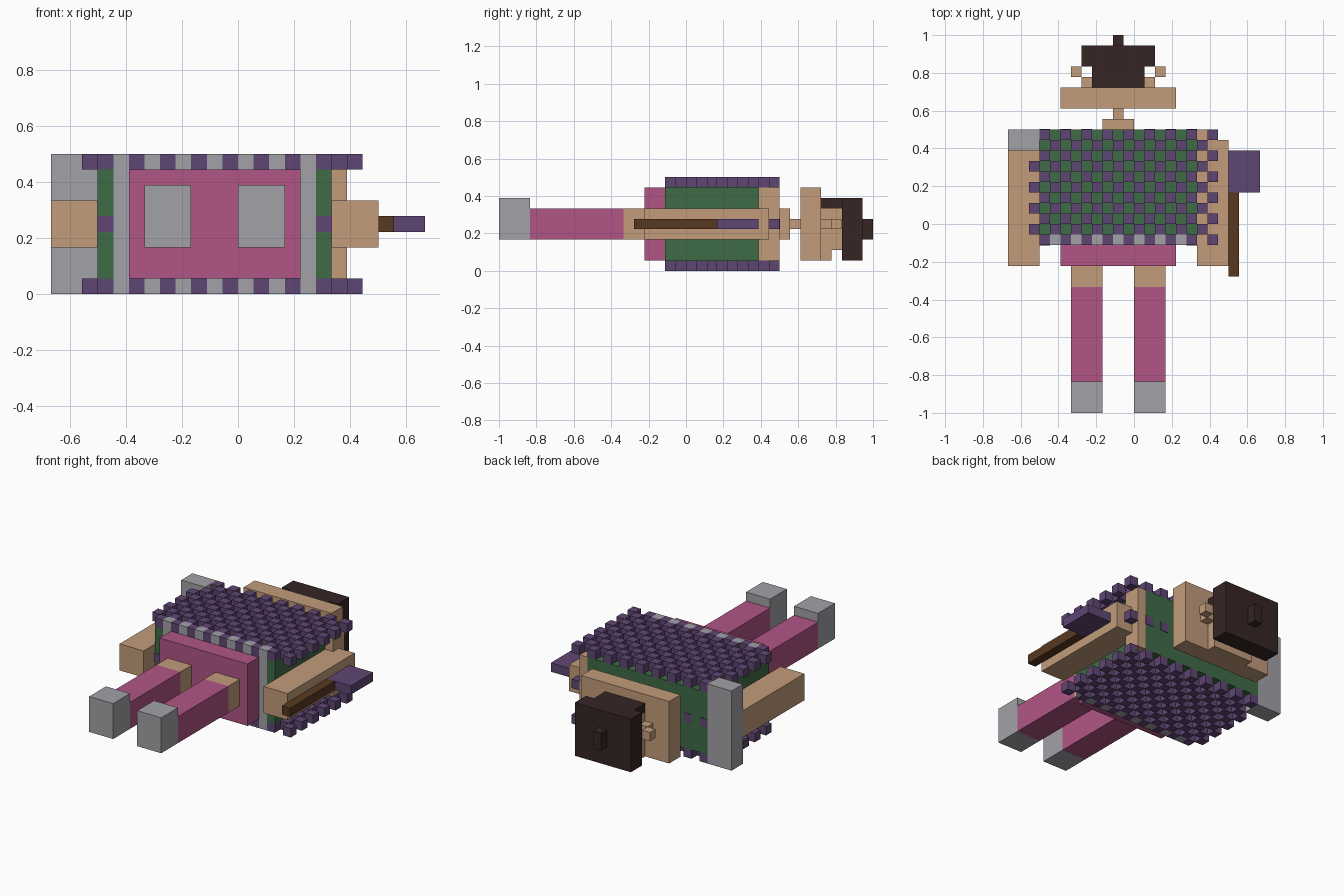
import bpy, bmesh
from mathutils import Vector

cube = bpy.data.objects.get("Cube")
if cube:
    bpy.data.objects.remove(cube, do_unlink=True)

U = 1 / 18  # size of one block


def material(name, rgb):
    def lin(c):
        c /= 255
        return c / 12.92 if c <= 0.04045 else ((c + 0.055) / 1.055) ** 2.4
    col = tuple(lin(c) for c in rgb) + (1.0,)
    m = bpy.data.materials.new(name)
    m.use_nodes = True
    m.diffuse_color = col
    m.node_tree.nodes["Principled BSDF"].inputs["Base Color"].default_value = col
    return m


TAN = material("tan skin", (194, 156, 123))
PINK = material("pink cloth", (177, 85, 134))
GREY = material("light grey", (162, 162, 167))
GREEN = material("green cloth", (62, 107, 70))
PURPLE = material("purple", (95, 70, 115))
DARK = material("dark brown hair", (55, 37, 37))
BROWN = material("wood brown", (87, 57, 32))


def boxes(name, mat, *specs):
    """Boxes given in block units as (x0, x1, y0, y1, z0, z1)."""
    bm = bmesh.new()
    for x0, x1, y0, y1, z0, z1 in specs:
        lo, hi = Vector((x0, y0, z0)) * U, Vector((x1, y1, z1)) * U
        verts = bmesh.ops.create_cube(bm, size=1)["verts"]
        for v in verts:
            v.co = (lo + hi) / 2 + Vector(a * b for a, b in zip(v.co, hi - lo))
    me = bpy.data.meshes.new(name)
    bm.to_mesh(me)
    bm.free()
    me.materials.append(mat)
    ob = bpy.data.objects.new(name, me)
    bpy.context.collection.objects.link(ob)
    return ob


def cell(i, j, k):
    return (i, i + 1, j, j + 1, k, k + 1)


# Torso with front panel and trim
boxes("torso", GREEN, (-9, 6, -1, 9, 1, 8), (-9, -8, -2, -1, 1, 8), (5, 6, -2, -1, 1, 8))
boxes("chest_panel", PINK, (-7, 4, -4, -1, 1, 8))
boxes("trim_strips", GREY, (-8, -7, -2, -1, 1, 8), (4, 5, -2, -1, 1, 8))
boxes("trim_studs", GREY, *[cell(i, -2, k) for i in range(-8, 5, 2) for k in (0, 8)])

# Checkered studs on the top and underside
for name, k in (("top_studs", 8), ("bottom_studs", 0)):
    boxes(name, PURPLE, *[cell(i, j, k) for i in range(-10, 8) for j in range(-2, 9)
                          if (i + j) % 2 and (i, j) != (-10, 7)])

# Flat dots on the torso ends, and one stud beside the shoulder
D = 0.05
boxes("end_dots", PURPLE,
      *[(i, i + 1, 9 - D, 9 + D, 4, 5) for i in range(-9, 6, 2)],
      *[(i, i + 1, -2 - D, -2 + D, 4, 5) for i in (-9, 5)])
boxes("shoulder_stud", PURPLE, cell(7, 8, 4))

# Arms, shoulder and shoulder guard
boxes("left_arm", TAN, (6, 9, -4, 8, 3, 6))
boxes("left_shoulder", TAN, (6, 7, 7, 9, 1, 8))
boxes("right_arm", TAN, (-12, -9, -4, 7, 3, 6))
boxes("right_shoulder_guard", GREY, (-12, -9, 7, 9, 0, 9))

# Legs
for side, x in (("right", -6), ("left", 0)):
    boxes(side + "_thigh", TAN, (x, x + 3, -6, -4, 3, 6))
    boxes(side + "_leg", PINK, (x, x + 3, -15, -6, 3, 6))
    boxes(side + "_boot", GREY, (x, x + 3, -18, -15, 3, 7))

# Axe
boxes("axe_handle", BROWN, (9, 10, -5, 3, 4, 5))
boxes("axe_blade", PURPLE, (9, 12, 3, 7, 4, 5))

# Neck and head
boxes("neck", TAN, (-3, 0, 9, 10, 3, 6), (-2, -1, 10, 11, 4, 5))
boxes("jaw", TAN, (-7, 4, 11, 13, 1, 8))
boxes("face", TAN, (-4, 1, 13, 14, 1, 6), (-4, 1, 14, 15, 2, 6))
boxes("ears", TAN, cell(-5, 13, 4), cell(-6, 14, 4), cell(1, 13, 4), cell(2, 14, 4))
boxes("hair", DARK, (-5, 2, 15, 17, 1, 7), (-4, 1, 13, 15, 6, 7))
boxes("hair_tuft", DARK, (-2, -1, 17, 18, 3, 5))
